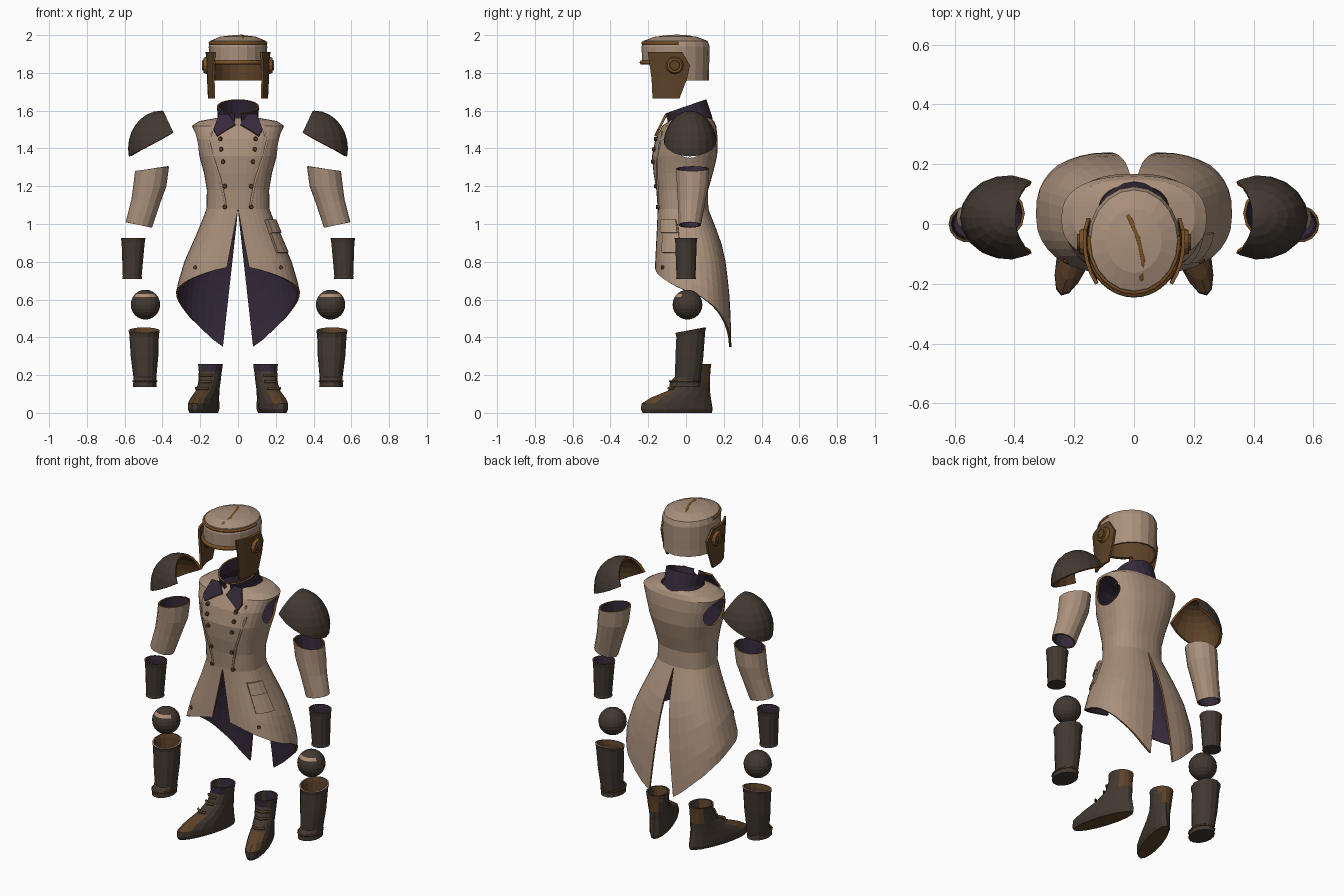
import bpy, bmesh, math
from mathutils import Matrix, Vector

cube = bpy.data.objects.get("Cube")
if cube:
    bpy.data.objects.remove(cube, do_unlink=True)


def material(name, rgb):
    m = bpy.data.materials.new(name)
    m.use_nodes = True
    m.diffuse_color = (*rgb, 1)
    m.node_tree.nodes["Principled BSDF"].inputs["Base Color"].default_value = (*rgb, 1)
    return m


TAN = material("tan cloth", (0.40, 0.28, 0.20))
DARK = material("dark leather", (0.055, 0.04, 0.03))
LINING = material("purple lining", (0.035, 0.022, 0.042))
TRIM = material("rust trim", (0.20, 0.085, 0.02))
STRAP = material("brown leather", (0.11, 0.055, 0.022))
WORN = material("worn edge", (0.42, 0.27, 0.18))


def build(name, bm, mats, thick=0, rule=None, offset=-1):
    """Turn a bmesh into an object; shells get a lining and a rim colour."""
    bmesh.ops.remove_doubles(bm, verts=bm.verts, dist=0.0005)
    bmesh.ops.recalc_face_normals(bm, faces=bm.faces)
    if rule:
        for f in bm.faces:
            f.material_index = rule(f.calc_center_median(), f.normal)
    me = bpy.data.meshes.new(name)
    bm.to_mesh(me)
    bm.free()
    for m in mats:
        me.materials.append(m)
    ob = bpy.data.objects.new(name, me)
    bpy.context.collection.objects.link(ob)
    if thick:
        mod = ob.modifiers.new("shell", "SOLIDIFY")
        mod.thickness, mod.offset = thick, offset
        mod.material_offset, mod.material_offset_rim = 1, 2
    return ob


def grid(bm, rows, closed=False):
    """Skin rows of points with quads; returns the vertex rows."""
    vs = [[bm.verts.new(p) for p in row] for row in rows]
    for a, b in zip(vs, vs[1:]):
        n = len(a)
        for i in range(n if closed else n - 1):
            j = (i + 1) % n
            bm.faces.new((a[i], a[j], b[j], b[i]))
    return vs


def loft(name, rings, mats, n=14, side=1, caps="", matrix=None, **kw):
    """Rings are cx, cy, z, rx, ry and optional slopes along x and y."""
    bm = bmesh.new()
    rows = []
    for cx, cy, z, rx, ry, *tilt in rings:
        tx, ty = tilt or (0, 0)
        ang = [math.tau * i / n for i in range(n)]
        rows.append([(side * (cx + rx * math.cos(a)), cy + ry * math.sin(a),
                      z + tx * math.cos(a) + ty * math.sin(a)) for a in ang])
    vs = grid(bm, rows, True)
    if "first" in caps:
        bm.faces.new(vs[0])
    if "last" in caps:
        bm.faces.new(vs[-1])
    if matrix:
        bm.transform(matrix)
    return build(name, bm, mats, **kw)


def tube(name, points, radius, mat, cyclic=False):
    cu = bpy.data.curves.new(name, "CURVE")
    cu.dimensions, cu.bevel_depth, cu.bevel_resolution = "3D", radius, 1
    sp = cu.splines.new("POLY")
    sp.points.add(len(points) - 1)
    for p, co in zip(sp.points, points):
        p.co = (*co, 1)
    sp.use_cyclic_u = cyclic
    cu.materials.append(mat)
    bpy.context.collection.objects.link(bpy.data.objects.new(name, cu))


def disc(name, centre, direction, radius, depth, mat, n=12):
    bm = bmesh.new()
    bmesh.ops.create_cone(bm, cap_ends=True, segments=n, radius1=radius,
                          radius2=radius * 0.75, depth=depth)
    turn = Vector(direction).to_track_quat("Z", "Y").to_matrix().to_4x4()
    bm.transform(Matrix.Translation(centre) @ turn)
    return build(name, bm, [mat])


def lerp_table(table, t):
    for a, b in zip(table, table[1:]):
        if t <= b[0]:
            k = max(0, (t - a[0]) / (b[0] - a[0]))
            return [p + (q - p) * k for p, q in zip(a[1:], b[1:])]
    return list(table[-1][1:])


# Coat: height, half width, front y, back y
COAT = [(0.35, 0.30, -0.17, 0.24), (0.5, 0.33, -0.17, 0.237), (0.65, 0.328, -0.168, 0.228),
        (0.8, 0.285, -0.163, 0.21), (0.9, 0.24, -0.158, 0.187), (1.0, 0.197, -0.153, 0.15),
        (1.08, 0.167, -0.15, 0.118), (1.18, 0.165, -0.157, 0.117), (1.27, 0.18, -0.172, 0.143),
        (1.36, 0.205, -0.18, 0.165), (1.45, 0.227, -0.162, 0.168), (1.52, 0.243, -0.125, 0.16),
        (1.545, 0.205, -0.09, 0.148), (1.56, 0.12, -0.07, 0.13)]
HEM = [(0, 0.77), (0.25, 0.71), (0.5, 0.64), (0.7, 0.55), (0.85, 0.46), (1, 0.35)]
WAIST, POWER = 1.08, 0.8


def coat_point(u, z, side=1):
    w, yf, yb = lerp_table(COAT, z)
    s, c = abs(math.sin(u * math.pi)), math.cos(u * math.pi)
    x = w * s ** POWER if s > 1e-6 else 0
    y = (yf + yb) / 2 - (yb - yf) / 2 * math.copysign(abs(c) ** POWER, c)
    drop = max(0, WAIST - z)
    gap = drop * (0.19 * (1 - u) + 0.11 * u)
    return Vector((side * (gap + x * (w - gap) / w), y, z))


def coat_front(x, z, lift=0.0):
    w = lerp_table(COAT, z)[0]
    u = math.asin(min(1, (abs(x) / w)) ** (1 / POWER)) / math.pi
    p = coat_point(u, z)
    return Vector((x, p.y - lift, z))


bm = bmesh.new()
STEPS = 18
for side in (-1, 1):
    rows = []
    for k in range(9):
        row = []
        for i in range(STEPS + 1):
            u = i / STEPS
            hem = lerp_table(HEM, u)[0]
            row.append(coat_point(u, hem + (WAIST - hem) * k / 8, side))
        rows.append(row)
    for z in (1.13, 1.18, 1.225, 1.27, 1.315, 1.36, 1.405, 1.45, 1.49, 1.52, 1.545, 1.56):
        rows.append([coat_point(i / STEPS, z, side) for i in range(STEPS + 1)])
    grid(bm, rows)
coat = build("coat", bm, [TAN, LINING, TRIM], thick=0.012)

# Armholes cut straight through both sides
bm = bmesh.new()
bmesh.ops.create_cone(bm, cap_ends=True, segments=20, radius1=1, radius2=1, depth=2)
bm.transform(Matrix.Translation((0, 0.02, 1.43)) @ Matrix.Diagonal((1, 0.085, 0.08, 1))
             @ Matrix.Rotation(math.pi / 2, 4, "Y"))
cutter = build("armhole_cutter", bm, [TAN, LINING, TRIM], rule=lambda c, n: 2)
cutter.hide_render = True
cut = coat.modifiers.new("armholes", "BOOLEAN")
cut.operation, cut.solver, cut.object = "DIFFERENCE", "EXACT", cutter
shell = bpy.data.meshes.new_from_object(
    coat.evaluated_get(bpy.context.evaluated_depsgraph_get()))
coat.modifiers.clear()
coat.data = shell
bpy.data.objects.remove(cutter, do_unlink=True)

# Standing collar, open at the front and higher behind
bm = bmesh.new()
rows = []
for t, w, yf, yb in ((0, 0.135, -0.10, 0.148), (0.4, 0.108, -0.10, 0.135), (1, 0.112, -0.11, 0.108)):
    row = []
    for i in range(21):
        a = math.radians(10 + 17 * i)
        back = (1 - math.cos(a)) / 2
        row.append((w * math.sin(a), (yf + yb) / 2 - (yb - yf) / 2 * math.cos(a),
                    1.525 + t * (0.06 + 0.075 * back)))
    rows.append(row)
grid(bm, rows)
build("collar", bm, [LINING, LINING, TRIM], thick=0.01)

# Lapels, placket seams and buttons
for side, label in ((1, "left"), (-1, "right")):
    bm = bmesh.new()
    outline = [(0.012, 1.525), (0.05, 1.58), (0.10, 1.58), (0.13, 1.50), (0.11, 1.465), (0.065, 1.495)]
    bm.faces.new([bm.verts.new((side * x, -0.105 - (1.58 - z) * 0.5, z)) for x, z in outline])
    build(label + "_lapel", bm, [LINING, LINING, TRIM], thick=0.012, offset=0)
    seam = [(0.14, 1.49), (0.15, 1.42), (0.125, 1.33), (0.095, 1.24), (0.075, 1.15), (0.065, 1.09)]
    tube(label + "_placket_seam", [coat_front(side * x, z) for x, z in seam], 0.006, TAN)
    for x, z in ((0.095, 1.45), (0.09, 1.395), (0.08, 1.33), (0.07, 1.2), (0.07, 1.09), (0.225, 0.77)):
        p = coat_front(side * x, z, 0.004)
        disc(label + "_button", p, (side * x * 2, -1, 0), 0.013, 0.02, STRAP, 8)

# Pocket on the left hip: a pouch with an overhanging flap
for name, low, high, out in (("pocket_pouch", 0.85, 1.0, 0.012), ("pocket_flap", 0.955, 1.025, 0.024)):
    bm = bmesh.new()
    grid(bm, [[coat_point(u, z) * 1.0 + Vector((out * 0.7, -out * 0.7, 0))
               for u in (0.24, 0.31, 0.38, 0.45)] for z in (low, high)])
    build(name, bm, [TAN, TAN, TAN], thick=0.024)

# Cap: crown with the hem raised over the face
RX, RY, CY = 0.155, 0.18, -0.055
crown = [(0, CY, z, RX * k, RY * k) for z, k in
         ((1.76, 0.98), (1.80, 0.98), (1.86, 0.99), (1.94, 1), (1.97, 0.94), (1.992, 0.6), (2.0, 0.15))]
cap = loft("cap_crown", crown, [TAN, STRAP, TRIM], n=20, caps="last", thick=0.01)
for v in cap.data.vertices:
    if v.co.y < -0.12 and v.co.z < 1.85:
        v.co.z = 1.855 if v.co.z > 1.78 else 1.845


def rim(z, k, a0, a1, n=14):
    angles = [math.radians(a0 + (a1 - a0) * i / n) for i in range(n + 1)]
    return [(RX * k * math.cos(a), CY + RY * k * math.sin(a), z) for a in angles]


tube("cap_front_trim", rim(1.855, 1.0, 200, 340), 0.011, TRIM)
tube("cap_top_trim", rim(1.958, 0.965, 175, 365), 0.008, TRIM)
tube("cap_crown_seam", [(0.02, -0.215, 1.95), (0.025, -0.18, 1.977), (0.03, -0.12, 1.988),
                        (0.015, -0.05, 1.993), (-0.01, 0.01, 1.989), (-0.02, 0.03, 1.985)], 0.011, TRIM)
for side, label in ((1, "left"), (-1, "right")):
    bm = bmesh.new()
    rows = []
    for z, y0, y1 in ((1.91, -0.2, -0.02), (1.84, -0.19, 0.02), (1.77, -0.18, 0.005), (1.665, -0.175, -0.035)):
        ys = [y0 + (y1 - y0) * i / 5 for i in range(6)]
        rows.append([(side * 0.165 * math.sqrt(1 - ((y - CY) / 0.22) ** 2) - side * (1.9 - z) * 0.05,
                      y, z) for y in ys])
    grid(bm, rows)
    build(label + "_ear_flap", bm, [STRAP, STRAP, TRIM], thick=0.012, offset=0)
    disc(label + "_ear_disc", (side * 0.168, -0.06, 1.84), (side, 0, 0), 0.052, 0.03, TRIM)
    disc(label + "_ear_stud", (side * 0.178, -0.06, 1.84), (side, 0, 0), 0.034, 0.024, STRAP)

# Arm and leg pieces, one set per side
for side, label in ((1, "left"), (-1, "right")):
    # Shoulder guard: a dome trimmed below and on the neck side
    bm = bmesh.new()
    bmesh.ops.create_uvsphere(bm, u_segments=20, v_segments=14, radius=1)
    bm.transform(Matrix.Translation((0.405, 0.022, 1.40)) @ Matrix.Diagonal((0.177, 0.145, 0.2, 1)))
    for point, normal in (((0.34, 0, 1.485), (0.47, 0, 0.88)), ((0.34, 0, 1.48), (0.9, 0, -0.42))):
        bmesh.ops.bisect_plane(bm, geom=bm.verts[:] + bm.edges[:] + bm.faces[:],
                               plane_co=point, plane_no=normal, clear_inner=True)
    bm.transform(Matrix.Diagonal((side, 1, 1, 1)))
    build(label + "_shoulder_guard", bm, [DARK, STRAP, TRIM], thick=0.014)

    loft(label + "_sleeve", [(0.455, 0.035, 1.293, 0.09, 0.09, -0.012, 0),
                             (0.467, 0.035, 1.2, 0.088, 0.085, 0, 0),
                             (0.488, 0.03, 1.12, 0.076, 0.075, 0.01, 0),
                             (0.525, 0.02, 0.995, 0.07, 0.06, 0.015, 0)],
         [TAN, LINING, TRIM], side=side, thick=0.009)
    loft(label + "_cuff", [(0.555, 0, 0.925, 0.065, 0.062), (0.555, 0, 0.90, 0.061, 0.058),
                           (0.56, 0, 0.725, 0.05, 0.052), (0.56, 0, 0.71, 0.052, 0.054)],
         [DARK, LINING, STRAP], side=side, thick=0.009, caps="last")

    bm = bmesh.new()
    bmesh.ops.create_uvsphere(bm, u_segments=18, v_segments=12, radius=0.079)
    bm.transform(Matrix.Translation((side * 0.49, 0.008, 0.573)))
    build(label + "_knee_ball", bm, [DARK, WORN],
          rule=lambda c, n: int(0.609 < c.z < 0.63 and c.y < -0.015))

    loft(label + "_greave", [(0.497, 0.025, 0.437, 0.083, 0.083, 0, 0.014),
                             (0.497, 0.025, 0.415, 0.078, 0.078, 0, 0.014),
                             (0.495, 0.018, 0.3, 0.073, 0.076),
                             (0.493, 0.01, 0.19, 0.061, 0.07),
                             (0.493, -0.005, 0.165, 0.061, 0.082),
                             (0.493, -0.005, 0.137, 0.063, 0.085)],
         [DARK, STRAP, WORN], side=side, thick=0.009, caps="last")
    tube(label + "_greave_hem", [(side * 0.493 + 0.062 * math.cos(a), -0.005 + 0.083 * math.sin(a), 0.168)
                                 for a in (math.tau * i / 14 for i in range(14))], 0.005, STRAP, True)

    # Boot turned outwards about the ankle
    turn = (Matrix.Translation((side * 0.145, 0.065, 0)) @ Matrix.Rotation(side * math.radians(18), 4, "Z")
            @ Matrix.Translation((0, -0.065, 0)))
    profile = [(0, -0.245, 0.14, 0.05), (0.02, -0.255, 0.145, 0.059), (0.05, -0.25, 0.14, 0.06),
               (0.08, -0.2, 0.135, 0.058), (0.115, -0.11, 0.13, 0.055), (0.16, -0.04, 0.13, 0.055),
               (0.22, -0.01, 0.13, 0.06), (0.26, -0.01, 0.135, 0.065), (0.26, 0.0, 0.125, 0.055),
               (0.19, 0.01, 0.115, 0.045)]
    loft(label + "_boot", [(0, (a + b) / 2, z, w, (b - a) / 2) for z, a, b, w in profile],
         [DARK, STRAP, LINING], n=16, caps="first last", matrix=turn,
         rule=lambda c, n: 2 if c.z > 0.2 and n.y < -0.6 else
         int(n.z < -0.6 or (n.z > 0.5 and c.y < -0.1) or (c.z > 0.18 and n.y > 0.5)))
    for z, y in ((0.13, -0.1), (0.165, -0.045), (0.2, -0.028)):
        tube(label + "_boot_lace", [turn @ Vector((x, y + abs(x) * 0.5, z)) for x in (-0.035, 0, 0.035)],
             0.007, STRAP)
